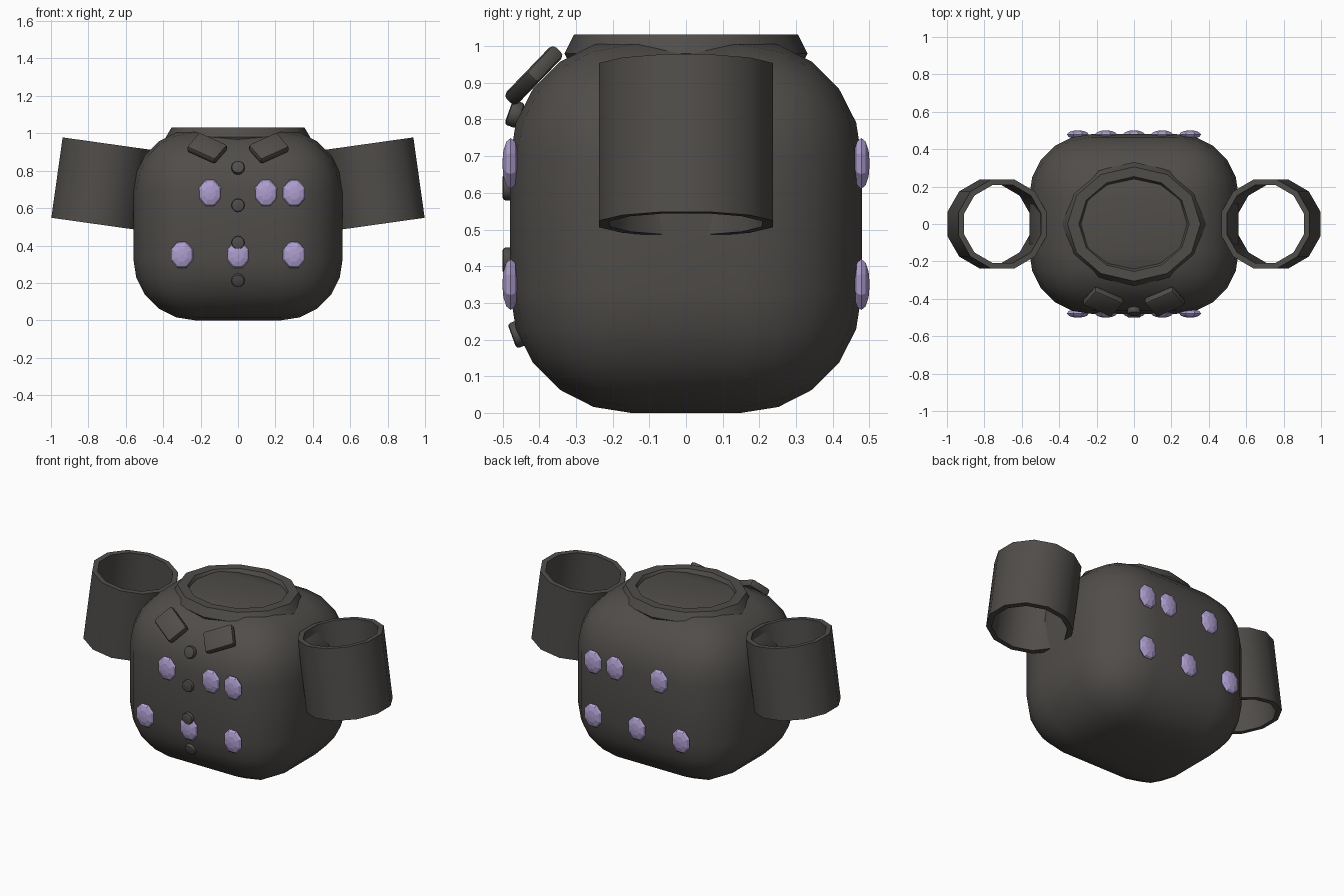
import bpy, bmesh
from math import pi, radians, cos, sin
from mathutils import Matrix, Vector

if "Cube" in bpy.data.objects:
    bpy.data.objects.remove(bpy.data.objects["Cube"])


def material(name, rgb):
    m = bpy.data.materials.new(name)
    m.diffuse_color = (*rgb, 1)
    m.use_nodes = True
    m.node_tree.nodes["Principled BSDF"].inputs["Base Color"].default_value = m.diffuse_color
    return m


CLOTH = material("dark_cloth", (0.08, 0.074, 0.068))
LILAC = material("lilac", (0.42, 0.34, 0.62))


def add(name, bm, mat, matrix=Matrix(), smooth=None):
    bmesh.ops.recalc_face_normals(bm, faces=bm.faces)
    me = bpy.data.meshes.new(name)
    bm.to_mesh(me)
    bm.free()
    me.materials.append(mat)
    ob = bpy.data.objects.new(name, me)
    bpy.context.collection.objects.link(ob)
    ob.matrix_world = matrix
    if smooth:
        bpy.ops.object.select_all(action='DESELECT')
        ob.select_set(True)
        bpy.context.view_layer.objects.active = ob
        bpy.ops.object.shade_smooth_by_angle(angle=radians(smooth))
    return ob


def box(size, bevel, segments):
    bm = bmesh.new()
    bmesh.ops.create_cube(bm, size=1)
    bmesh.ops.scale(bm, vec=size, verts=bm.verts)
    bmesh.ops.bevel(bm, geom=bm.edges[:], offset=bevel, segments=segments,
                    profile=0.5, affect='EDGES')
    return bm


def revolve(profile, n, phase=0.0):
    """Closed (radius, z) profile swept round z into an n-sided ring."""
    bm = bmesh.new()
    rings = [[bm.verts.new((r * cos(phase + 2 * pi * i / n),
                            r * sin(phase + 2 * pi * i / n), z))
              for r, z in profile] for i in range(n)]
    k = len(profile)
    for i in range(n):
        a, b = rings[i], rings[(i + 1) % n]
        for j in range(k):
            bm.faces.new((a[j], b[j], b[(j + 1) % k], a[(j + 1) % k]))
    return bm


# Rounded torso
add("torso", box((1.12, 0.96, 1.02), 0.33, 5), CLOTH,
    Matrix.Translation((0, 0, 0.51)), 35)

# Faceted oval collar
ring = [(0.325 + 0.06 * cos(i * pi / 3), 0.06 * sin(i * pi / 3)) for i in range(6)]
add("collar", revolve(ring, 12), CLOTH,
    Matrix.Translation((0, 0, 0.98)) @ Matrix.Diagonal((1, 0.86, 1, 1)), 35)

for side, tag in ((-1, "left"), (1, "right")):
    # Open sleeve tube, top leaning inwards
    tube = [(0.246, -0.217), (0.246, 0.217), (0.215, 0.217), (0.215, -0.217)]
    add("sleeve_" + tag, revolve(tube, 12, radians(15)), CLOTH,
        Matrix.Translation((side * 0.7325, 0, 0.73))
        @ Matrix.Rotation(radians(-8 * side), 4, 'Y'), 35)
    # Collar flap lying on the sloping chest
    add("collar_flap_" + tag, box((0.18, 0.13, 0.045), 0.014, 2), CLOTH,
        Matrix.Translation((side * 0.165, -0.415, 0.92))
        @ Matrix.Rotation(radians(46), 4, 'X')
        @ Matrix.Rotation(radians(32 * side), 4, 'Z'), 35)

# Front buttons following the curve of the chest
for i, (z, y, tilt) in enumerate(((0.815, -0.467, 20), (0.615, -0.483, 0),
                                  (0.415, -0.483, 0), (0.215, -0.458, -20))):
    bm = bmesh.new()
    bmesh.ops.create_cone(bm, cap_ends=True, segments=12, radius1=0.036,
                          radius2=0.036, depth=0.035)
    rims = [e for e in bm.edges if abs(e.verts[0].co.z - e.verts[1].co.z) < 1e-4]
    bmesh.ops.bevel(bm, geom=rims, offset=0.009, segments=2, profile=0.5,
                    affect='EDGES')
    add(f"button_{i + 1}", bm, CLOTH, Matrix.Translation((0, y, z))
        @ Matrix.Rotation(radians(90 - tilt), 4, 'X'), 35)

# Lilac spots, front and back
spots = [(-0.15, 0.68), (0.15, 0.68), (0.30, 0.68),
         (-0.30, 0.35), (0.0, 0.35), (0.30, 0.35)]
for y, tag in ((-0.478, "front"), (0.478, "back")):
    for i, (x, z) in enumerate(spots):
        bm = bmesh.new()
        bmesh.ops.create_uvsphere(bm, u_segments=8, v_segments=6, radius=1,
                                  matrix=Matrix.Rotation(pi / 2, 4, 'X')
                                  @ Matrix.Rotation(pi / 8, 4, 'Z'))
        add(f"spot_{tag}_{i + 1}", bm, LILAC, Matrix.Translation((x, y, z))
            @ Matrix.Diagonal((0.063, 0.023, 0.075, 1)))
